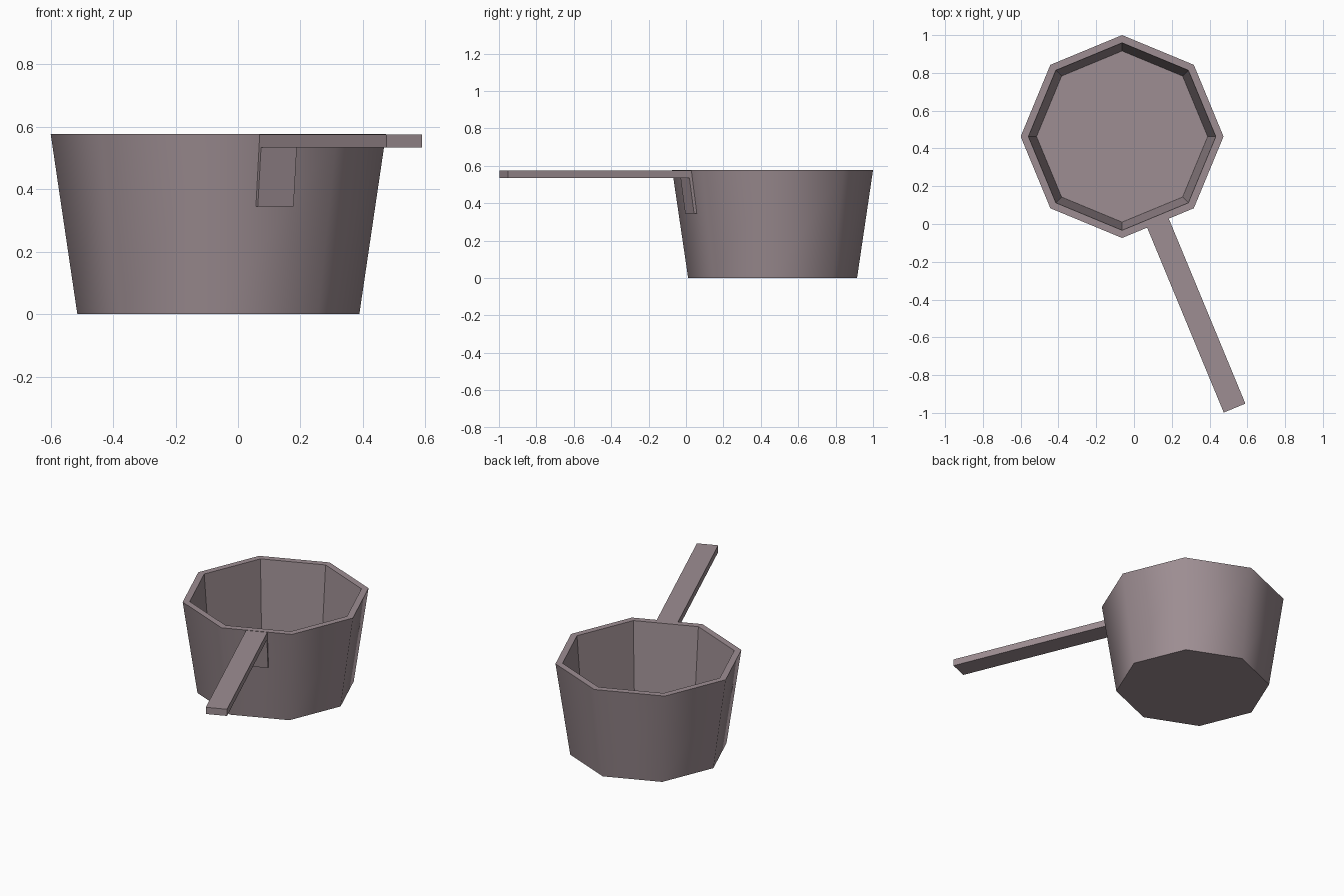
import bpy, bmesh, math
from mathutils import Vector

if "Cube" in bpy.data.objects:
    bpy.data.objects.remove(bpy.data.objects["Cube"])

CX, CY = -0.063, 0.463      # pot centre
H = 0.578                   # pot height

metal = bpy.data.materials.new("mauve grey metal")
metal.diffuse_color = (0.34, 0.27, 0.29, 1)
metal.use_nodes = True
metal.node_tree.nodes["Principled BSDF"].inputs["Base Color"].default_value = metal.diffuse_color


def finish(name, bm):
    bmesh.ops.recalc_face_normals(bm, faces=bm.faces)
    me = bpy.data.meshes.new(name)
    bm.to_mesh(me)
    bm.free()
    me.materials.append(metal)
    ob = bpy.data.objects.new(name, me)
    bpy.context.collection.objects.link(ob)
    return ob


# Pot: octagonal rings from the outer base, over the rim, down to the inner floor
bm = bmesh.new()
rings = []
for r, z in [(0.4515, 0), (0.537, H), (0.496, H), (0.453, 0.03)]:
    rings.append([bm.verts.new((CX + r * math.cos(i * math.pi / 4),
                                CY + r * math.sin(i * math.pi / 4), z)) for i in range(8)])
for ra, rb in zip(rings, rings[1:]):
    for i in range(8):
        j = (i + 1) % 8
        f = bm.faces.new((ra[i], ra[j], rb[j], rb[i]))
        f.smooth = ra is rings[0]      # only the outer wall is smooth shaded
bm.faces.new(rings[0])
bm.faces.new(rings[-1])
for e in bm.edges:
    zs = {round(v.co.z, 3) for v in e.verts}
    if len(zs) == 1:                   # horizontal edges stay sharp
        e.smooth = False
finish("pot", bm)

# Handle: L-shaped side profile (distance from pot centre, z) hugging the wall
ang = math.radians(-67.5)
out = Vector((math.cos(ang), math.sin(ang), 0))
side = Vector((-out.y, out.x, 0))
profile = [(0.490, 0.576), (1.556, 0.576), (1.556, 0.534), (0.507, 0.534),
           (0.480, 0.345), (0.460, 0.345)]
bm = bmesh.new()
ends = []
for s in (-0.062, 0.062):
    ends.append([bm.verts.new(Vector((CX, CY, z)) + out * d + side * s) for d, z in profile])
n = len(profile)
for end in ends:
    bm.faces.new(end)
for i in range(n):
    j = (i + 1) % n
    bm.faces.new((ends[0][i], ends[0][j], ends[1][j], ends[1][i]))
finish("handle", bm)
